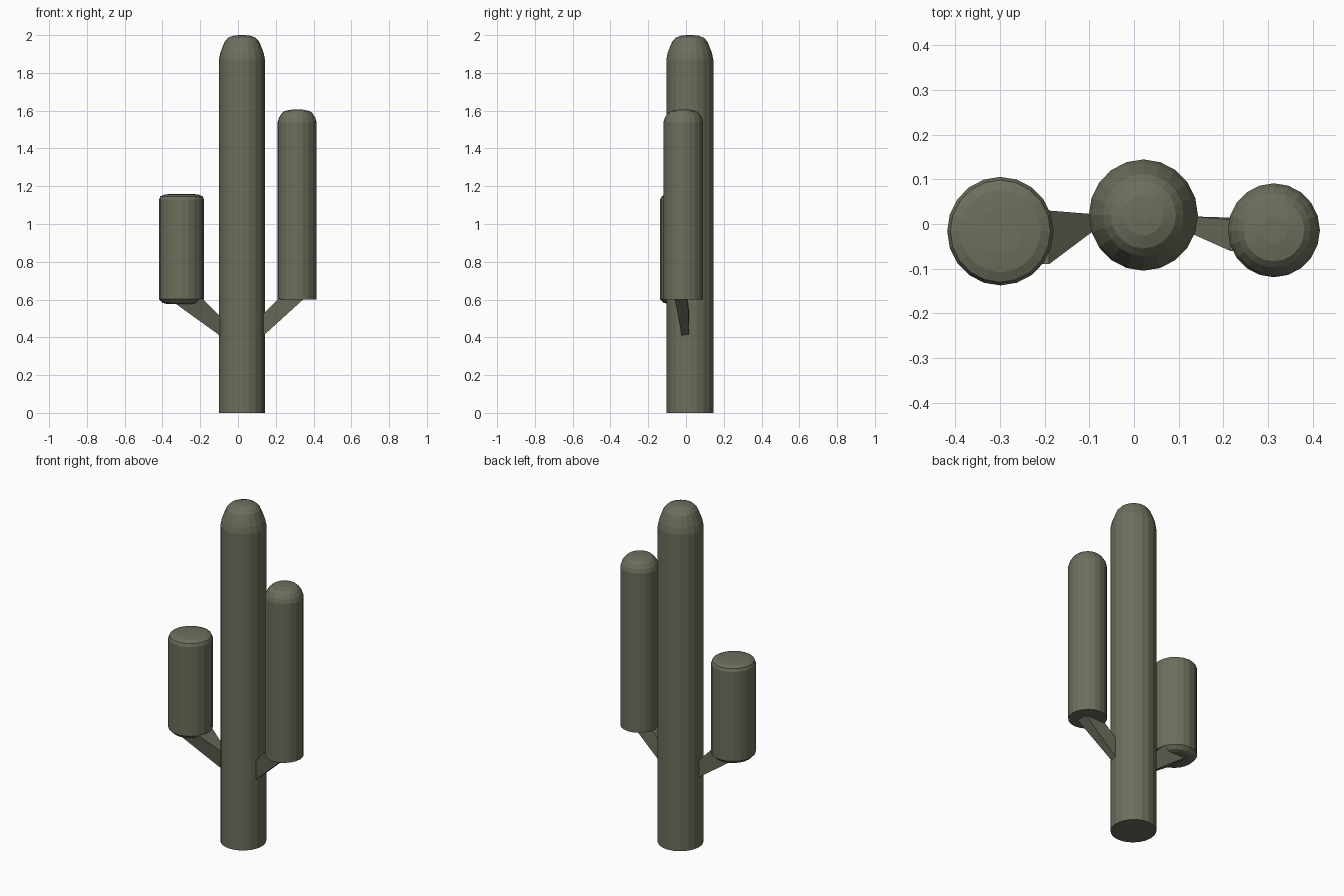
import bpy, bmesh, math

if "Cube" in bpy.data.objects:
    bpy.data.objects.remove(bpy.data.objects["Cube"])

green = bpy.data.materials.new("dull olive green")
green.diffuse_color = (0.15, 0.158, 0.108, 1)
green.use_nodes = True
green.node_tree.nodes["Principled BSDF"].inputs["Base Color"].default_value = green.diffuse_color


def finish(bm, name):
    bmesh.ops.recalc_face_normals(bm, faces=bm.faces)
    me = bpy.data.meshes.new(name)
    bm.to_mesh(me)
    bm.free()
    me.materials.append(green)
    ob = bpy.data.objects.new(name, me)
    bpy.context.collection.objects.link(ob)


def column(name, cx, cy, profile, sides=20):
    """Lathe a (radius, height) profile, closed by flat ends."""
    bm = bmesh.new()
    rings = []
    for r, z in profile:
        rings.append([bm.verts.new((cx + r * math.cos(math.tau * i / sides),
                                    cy + 1.02 * r * math.sin(math.tau * i / sides), z))
                      for i in range(sides)])
    for a, b in zip(rings, rings[1:]):
        for i in range(sides):
            j = (i + 1) % sides
            bm.faces.new((a[i], a[j], b[j], b[i]))
    bm.faces.new(rings[0][::-1])
    bm.faces.new(rings[-1])
    finish(bm, name)


def branch(name, inner, outer):
    """Tapered four-sided strut; each end is (x low, x high, z low, z high, y min, y max)."""
    bm = bmesh.new()
    ends = []
    for xl, xh, zl, zh, y0, y1 in (inner, outer):
        ends.append([bm.verts.new(p) for p in
                     ((xl, y0, zl), (xl, y1, zl), (xh, y1, zh), (xh, y0, zh))])
    a, b = ends
    for i in range(4):
        j = (i + 1) % 4
        bm.faces.new((a[i], a[j], b[j], b[i]))
    bm.faces.new(a[::-1])
    bm.faces.new(b)
    finish(bm, name)


# Main trunk with rounded tip
column("trunk", 0.021, 0.02, [(0.122, 0), (0.122, 1.87), (0.115, 1.905), (0.102, 1.94),
                              (0.09, 1.968), (0.073, 1.986), (0.045, 1.997), (0.015, 2.0)])
# Tall right arm
column("right_arm", 0.313, -0.014, [(0.103, 0.6), (0.103, 1.54), (0.096, 1.563),
                                    (0.082, 1.585), (0.068, 1.598), (0.03, 1.605)])
# Short left arm with a shallow bevelled underside
column("left_arm", -0.299, -0.016, [(0.08, 0.577), (0.1, 0.583), (0.119, 0.602), (0.119, 1.13),
                                    (0.112, 1.146), (0.09, 1.156), (0.05, 1.16)])
# Struts joining the arms to the trunk
branch("left_branch", (-0.09, -0.09, 0.405, 0.505, -0.015, 0.022),
       (-0.34, -0.19, 0.585, 0.605, -0.09, 0.03))
branch("right_branch", (0.13, 0.13, 0.405, 0.52, -0.022, 0.017),
       (0.35, 0.215, 0.605, 0.605, -0.06, 0.01))
